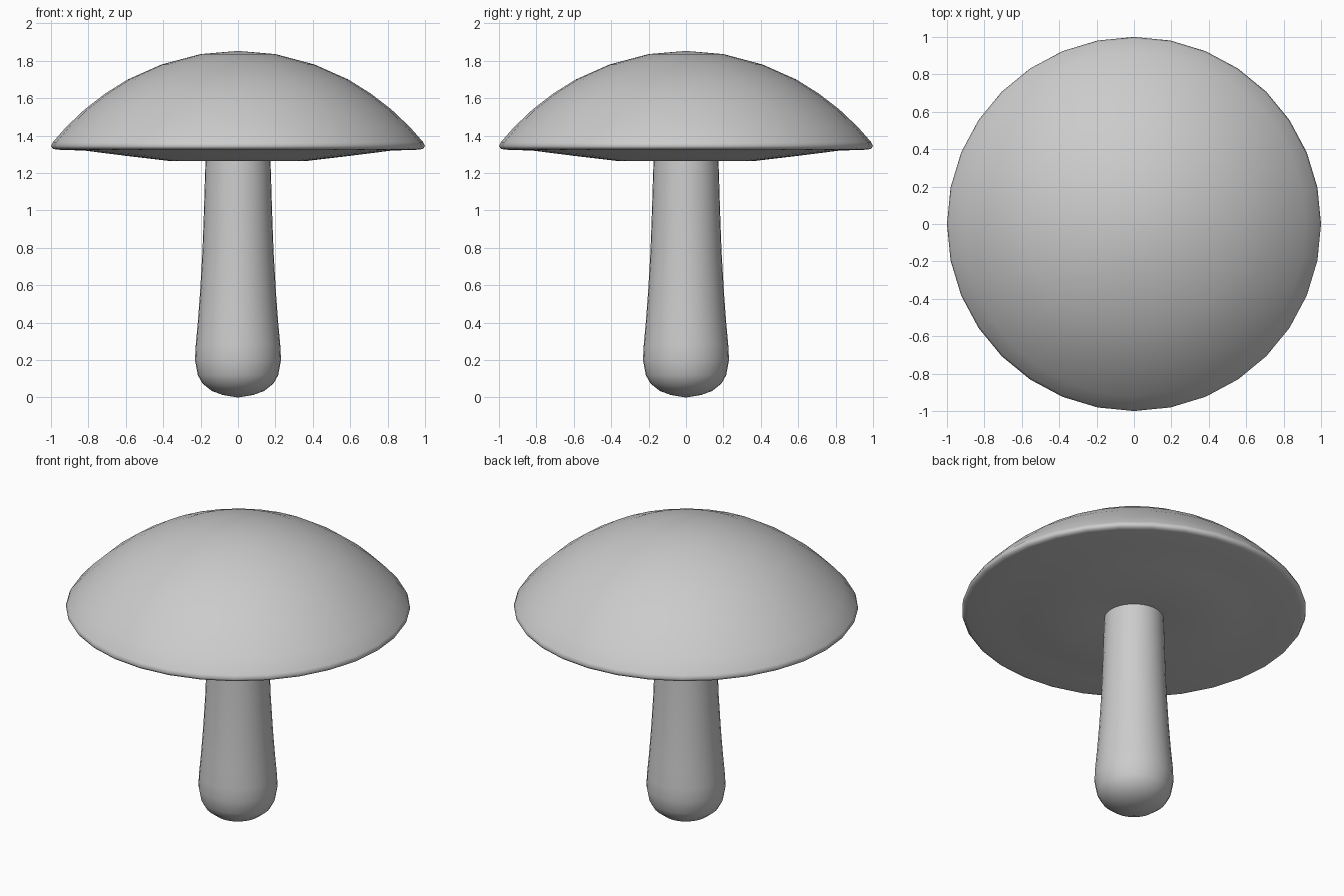
import bpy, bmesh, math

if "Cube" in bpy.data.objects:
    bpy.data.objects.remove(bpy.data.objects["Cube"])

SEGMENTS = 32

grey = bpy.data.materials.new("plain_grey")
grey.diffuse_color = (0.6, 0.6, 0.6, 1)
grey.use_nodes = True
grey.node_tree.nodes["Principled BSDF"].inputs["Base Color"].default_value = grey.diffuse_color


def lathe(name, profile, segments=SEGMENTS):
    """Spin a (radius, height) profile, listed from bottom to top, around z."""
    bm = bmesh.new()
    rings = []
    for r, z in profile:
        if r == 0:
            rings.append([bm.verts.new((0, 0, z))] * segments)
        else:
            angles = [2 * math.pi * i / segments for i in range(segments)]
            rings.append([bm.verts.new((r * math.cos(a), r * math.sin(a), z)) for a in angles])
    for low, high in zip(rings, rings[1:]):
        for i in range(segments):
            j = (i + 1) % segments
            corners = dict.fromkeys((low[i], low[j], high[j], high[i]))
            bm.faces.new(list(corners))
    bmesh.ops.recalc_face_normals(bm, faces=bm.faces)
    mesh = bpy.data.meshes.new(name)
    bm.to_mesh(mesh)
    bm.free()
    mesh.materials.append(grey)
    mesh.shade_smooth()
    obj = bpy.data.objects.new(name, mesh)
    bpy.context.collection.objects.link(obj)
    return obj


# Stem: rounded foot, slowly narrowing towards the cap
lathe("stem", [
    (0, 0), (0.08, 0.013), (0.14, 0.035), (0.19, 0.075), (0.215, 0.12),
    (0.23, 0.2), (0.226, 0.28), (0.215, 0.4), (0.203, 0.56), (0.19, 0.78),
    (0.182, 1.0), (0.176, 1.2), (0.172, 1.3),
])

# Cap: shallow underside, thin rounded rim, domed top
lathe("cap", [
    (0, 1.29), (0.17, 1.285), (0.37, 1.265), (0.6, 1.292), (0.82, 1.32),
    (0.97, 1.325), (0.99, 1.33), (1.0, 1.345), (0.99, 1.365),
    (0.92, 1.445), (0.82, 1.54), (0.71, 1.625), (0.59, 1.7),
    (0.41, 1.78), (0.2, 1.836), (0, 1.853),
])
